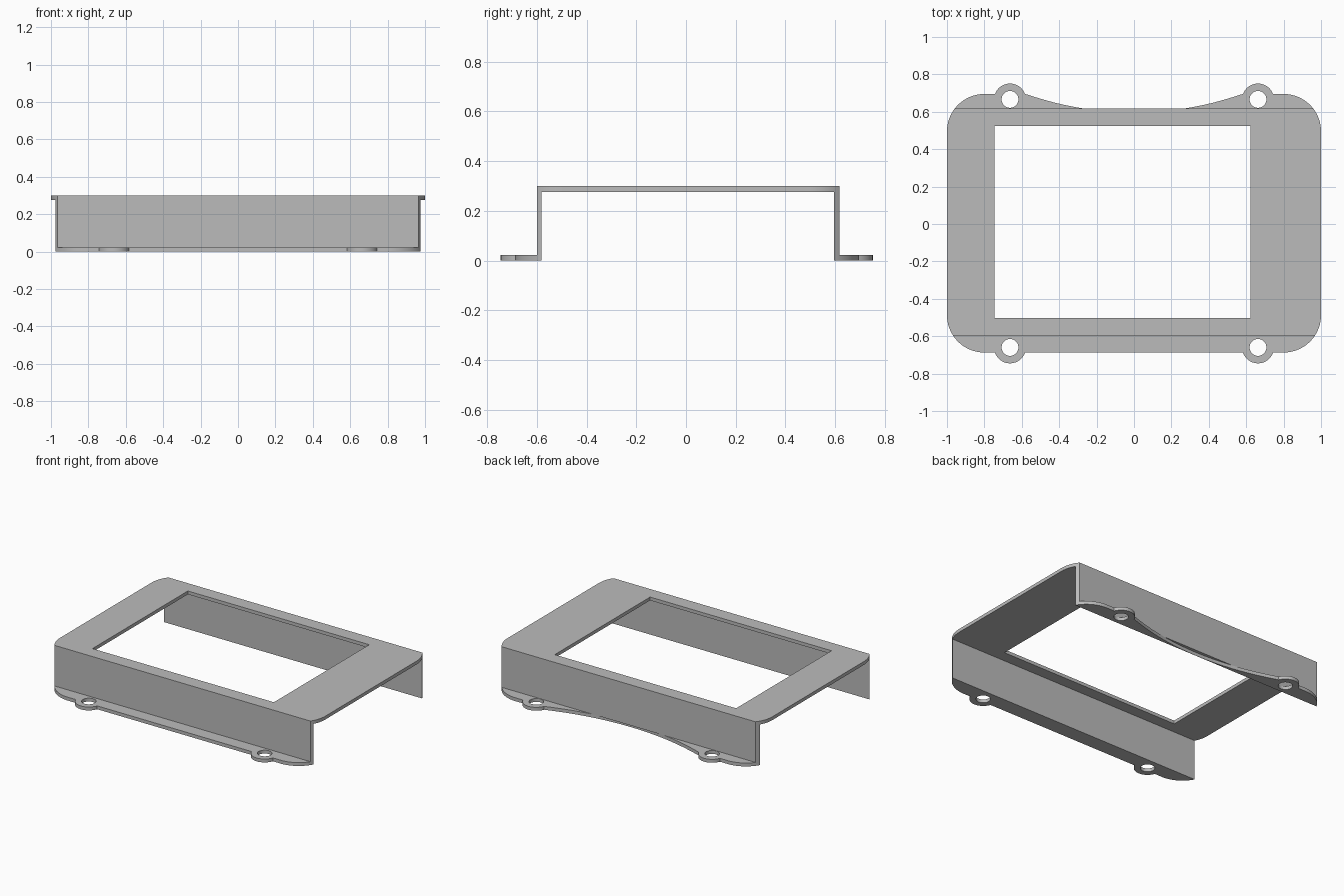
import bpy, bmesh
from math import sin, cos, radians, sqrt

if "Cube" in bpy.data.objects:
    bpy.data.objects.remove(bpy.data.objects["Cube"])

T = 0.023            # sheet thickness
H = 0.30             # overall height
R = 0.20             # outer corner radius
CX = 0.80            # corner centre, x
TAB_X, TAB_R, HOLE_R = 0.663, 0.085, 0.045

grey = bpy.data.materials.new("satin_grey")
grey.diffuse_color = (0.5, 0.5, 0.5, 1)
grey.use_nodes = True
grey.node_tree.nodes["Principled BSDF"].inputs["Base Color"].default_value = grey.diffuse_color


def arc(cx, cy, r, a, b, step=2):
    n = max(1, round(abs(b - a) / step))
    return [(cx + r * cos(radians(a + (b - a) * i / n)),
             cy + r * sin(radians(a + (b - a) * i / n))) for i in range(n + 1)]


def mirror_x(half):
    """Close a right-hand half outline with its mirror image."""
    return half + [(-x, y) for x, y in reversed(half) if x > 1e-6]


def flip_y(pts):
    return [(x, -y) for x, y in pts]


def sheet(name, loops, z0, z1):
    """Fill the outline (first loop) with holes (other loops) and extrude it."""
    bm = bmesh.new()
    edges = []
    for pts in loops:
        vs = [bm.verts.new((x, y, z0)) for x, y in pts]
        edges += [bm.edges.new((vs[i - 1], vs[i])) for i in range(len(vs))]
    bmesh.ops.triangle_fill(bm, edges=edges, use_beauty=True)
    ext = bmesh.ops.extrude_face_region(bm, geom=bm.faces[:], use_keep_orig=True)
    for v in ext["geom"]:
        if isinstance(v, bmesh.types.BMVert):
            v.co.z = z1
    bmesh.ops.recalc_face_normals(bm, faces=bm.faces[:])
    me = bpy.data.meshes.new(name)
    bm.to_mesh(me)
    bm.free()
    me.materials.append(grey)
    ob = bpy.data.objects.new(name, me)
    bpy.context.collection.objects.link(ob)
    return ob


# Corner centres (y) and the corner angles where the walls begin and end
BACK, B_IN, B_OUT = 0.495, 30, 38
FRONT, F_IN, F_OUT = 0.487, 28, 34

# Top plate with the rectangular window
right = flip_y(arc(CX, FRONT, R, F_OUT, 0)) + arc(CX, BACK, R, 0, B_OUT)
window = [(-0.746, -0.503), (0.623, -0.503), (0.623, 0.525), (-0.746, 0.525)]
frame = sheet("top_frame", [mirror_x(right), window], H - T, H)

# Upright walls, their ends following the rounded corners
front_wall = sheet("front_wall", [mirror_x(flip_y(arc(CX, FRONT, R, F_OUT, F_IN)))], 0, H)
back_wall = sheet("back_wall", [mirror_x(arc(CX, BACK, R, B_OUT, B_IN))], T, H)


# Mounting flanges with two screw tabs each
def flange_half(cy, tab_y, inner):
    a = 20 if cy == BACK else 18
    return arc(TAB_X, tab_y, TAB_R, 180 - a, a, 5) + arc(CX, cy, R, 90, inner)


def holes(y):
    return [arc(s * TAB_X, y, HOLE_R, 0, 352.5, 7.5) for s in (-1, 1)]


front_half = flip_y(flange_half(FRONT, 0.66, F_IN))
front_flange = sheet("front_flange", [mirror_x(front_half)] + holes(-0.66), 0, T)

# The back flange is scooped by a wide shallow arc between its tabs
scoop = [(x, 2.34 - sqrt(1.7435 ** 2 - x * x)) for x in [0.57 * i / 16 for i in range(17)]]
back_half = scoop + flange_half(BACK, 0.666, B_IN)
back_flange = sheet("back_flange", [mirror_x(back_half)] + holes(0.666), 0, T)

# Fuse the folded sheet into one clean body
parts = [front_wall, back_wall, front_flange, back_flange]
for part in parts:
    mod = frame.modifiers.new(part.name, "BOOLEAN")
    mod.operation, mod.solver, mod.object = "UNION", "EXACT", part
bpy.context.view_layer.update()
dg = bpy.context.evaluated_depsgraph_get()
body = bpy.data.meshes.new_from_object(frame.evaluated_get(dg))
frame.modifiers.clear()
frame.data = body
frame.name = "mounting_frame"
for part in parts:
    bpy.data.objects.remove(part)

# Merge coplanar faces, then smooth the rounded edges
bm = bmesh.new()
bm.from_mesh(body)
bmesh.ops.remove_doubles(bm, verts=bm.verts[:], dist=1e-5)
bmesh.ops.dissolve_limit(bm, angle_limit=radians(0.5), verts=bm.verts[:], edges=bm.edges[:])
bmesh.ops.triangulate(bm, faces=[f for f in bm.faces if len(f.verts) > 4])
bm.to_mesh(body)
bm.free()
bpy.context.view_layer.objects.active = frame
frame.select_set(True)
bpy.ops.object.shade_smooth_by_angle(angle=radians(30))
